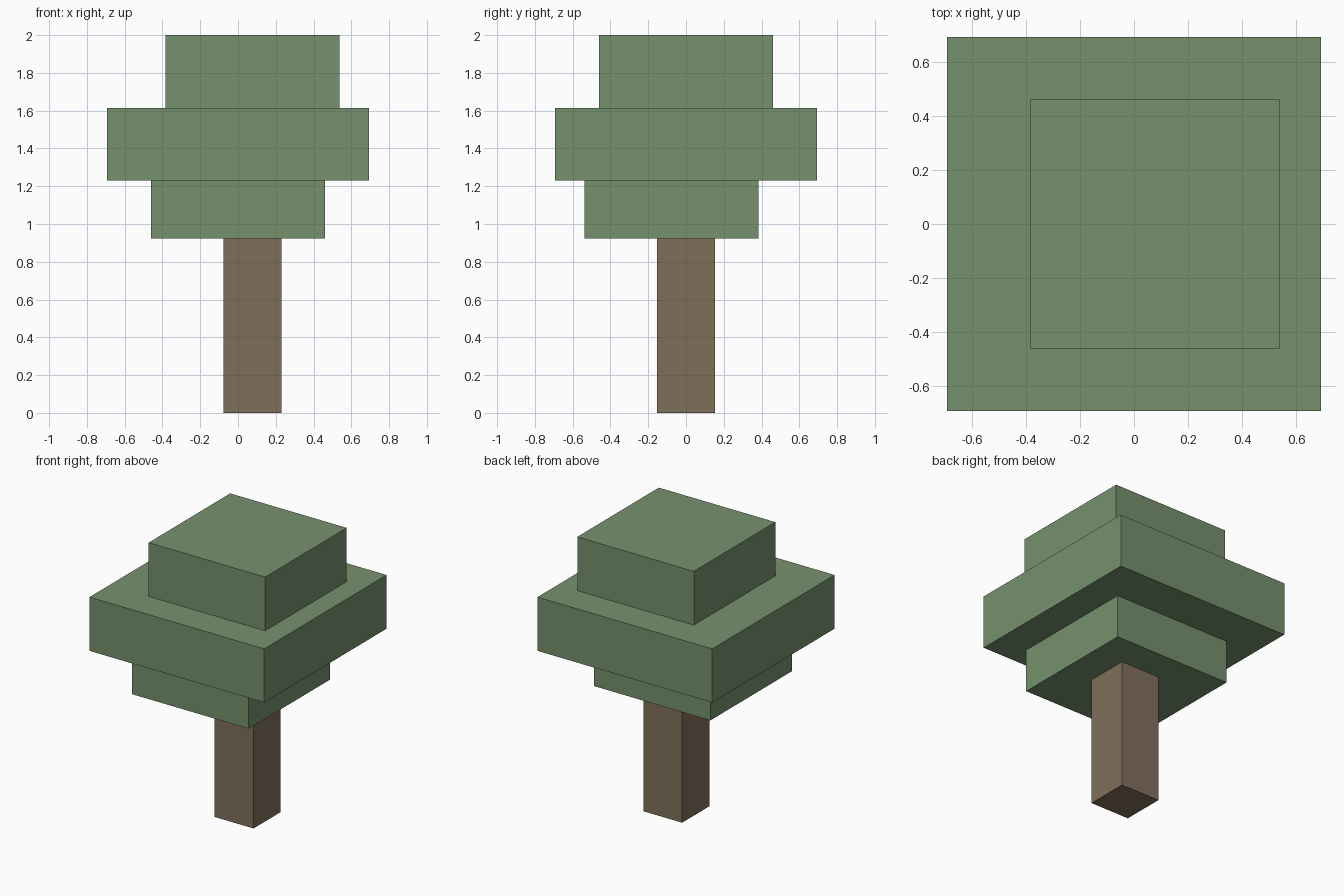
import bpy

cube = bpy.data.objects.get("Cube")
if cube:
    bpy.data.objects.remove(cube, do_unlink=True)

U = 2 / 26  # one block unit: the tree is 26 units tall


def make_material(name, colour):
    mat = bpy.data.materials.new(name)
    mat.use_nodes = True
    mat.diffuse_color = colour
    mat.node_tree.nodes["Principled BSDF"].inputs["Base Color"].default_value = colour
    return mat


def block(name, x, y, bottom, top, width, mat):
    """Square block, measured in block units."""
    bpy.ops.mesh.primitive_cube_add(size=1, location=(x * U, y * U, (bottom + top) / 2 * U))
    obj = bpy.context.object
    obj.name = name
    obj.scale = (width * U, width * U, (top - bottom) * U)
    bpy.ops.object.transform_apply(location=False, rotation=False, scale=True)
    obj.data.materials.append(mat)
    return obj


leaf = make_material("leaf green", (0.18, 0.285, 0.153, 1))
bark = make_material("bark brown", (0.216, 0.159, 0.102, 1))

# Trunk, then three offset foliage layers
block("trunk", 1, 0, 0, 12, 4, bark)
block("lower_foliage", 0, -1, 12, 16, 12, leaf)
block("middle_foliage", 0, 0, 16, 21, 18, leaf)
block("upper_foliage", 1, 0, 21, 26, 12, leaf)
